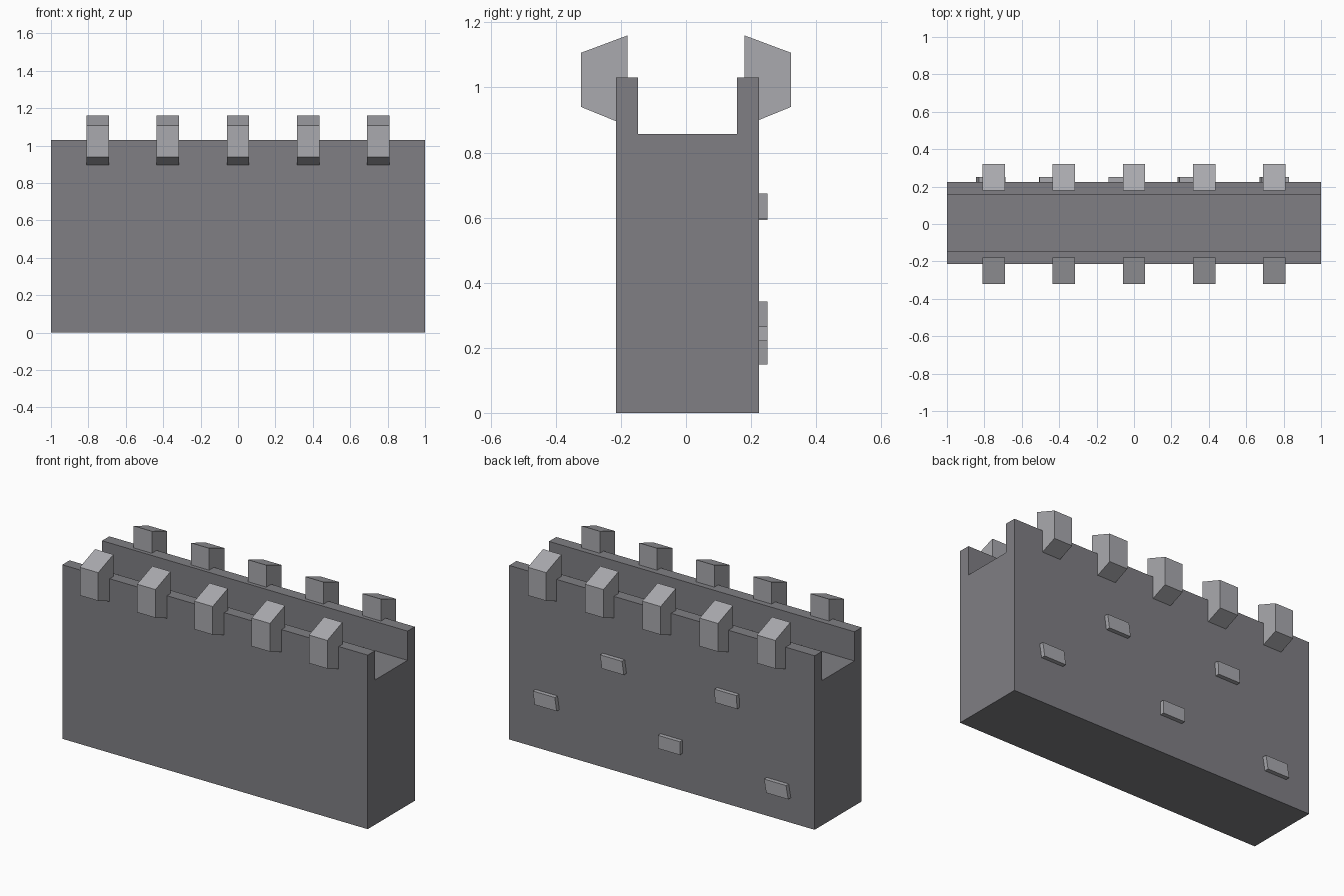
import bpy, bmesh

if "Cube" in bpy.data.objects:
    bpy.data.objects.remove(bpy.data.objects["Cube"])


def material(name, rgb):
    m = bpy.data.materials.new(name)
    m.diffuse_color = (*rgb, 1)
    m.use_nodes = True
    m.node_tree.nodes["Principled BSDF"].inputs["Base Color"].default_value = m.diffuse_color
    return m


dark = material("dark stone", (0.215, 0.212, 0.23))
light = material("light stone", (0.40, 0.40, 0.425))


def extrude(name, profile, axis, start, end, mat):
    """Extrude a closed 2D profile along x (profile = y,z) or y (profile = x,z)."""
    bm = bmesh.new()
    pts = [(start, a, b) if axis == "x" else (a, start, b) for a, b in profile]
    face = bm.faces.new([bm.verts.new(p) for p in pts])
    new = bmesh.ops.extrude_face_region(bm, geom=[face])["geom"]
    d = end - start
    bmesh.ops.translate(bm, vec=(d, 0, 0) if axis == "x" else (0, d, 0),
                        verts=[v for v in new if isinstance(v, bmesh.types.BMVert)])
    bmesh.ops.recalc_face_normals(bm, faces=bm.faces)
    mesh = bpy.data.meshes.new(name)
    bm.to_mesh(mesh)
    bm.free()
    mesh.materials.append(mat)
    obj = bpy.data.objects.new(name, mesh)
    bpy.context.collection.objects.link(obj)
    return obj


# wall with a walkway channel along its top
extrude("wall", [(-0.215, 0), (0.225, 0), (0.225, 1.03), (0.157, 1.03),
                 (0.157, 0.857), (-0.147, 0.857), (-0.147, 1.03), (-0.215, 1.03)],
        "x", -1, 1, dark)

# battlement blocks leaning out over both parapets
block = [(0.18, 0.882), (0.322, 0.94), (0.322, 1.107), (0.18, 1.16)]
for side, label in ((-1, "front"), (1, "back")):
    for i in range(5):
        x = -0.75 + 0.375 * i
        extrude(f"{label}_battlement_{i + 1}", [(side * y, z) for y, z in block],
                "x", x - 0.06, x + 0.06, light)

# raised stones on the back face: centre x, centre z, sideways lean
stones = [(0.75, 0.303, 0.006), (0.31, 0.635, 0.006), (-0.435, 0.632, 0.002),
          (-0.063, 0.26, 0.0), (-0.765, 0.187, 0.007)]
for i, (x, z, s) in enumerate(stones):
    w, h = 0.072, 0.039
    extrude(f"raised_stone_{i + 1}",
            [(x - w - s, z - h), (x + w - s, z - h), (x + w + s, z + h), (x - w + s, z + h)],
            "y", 0.21, 0.25, light)
